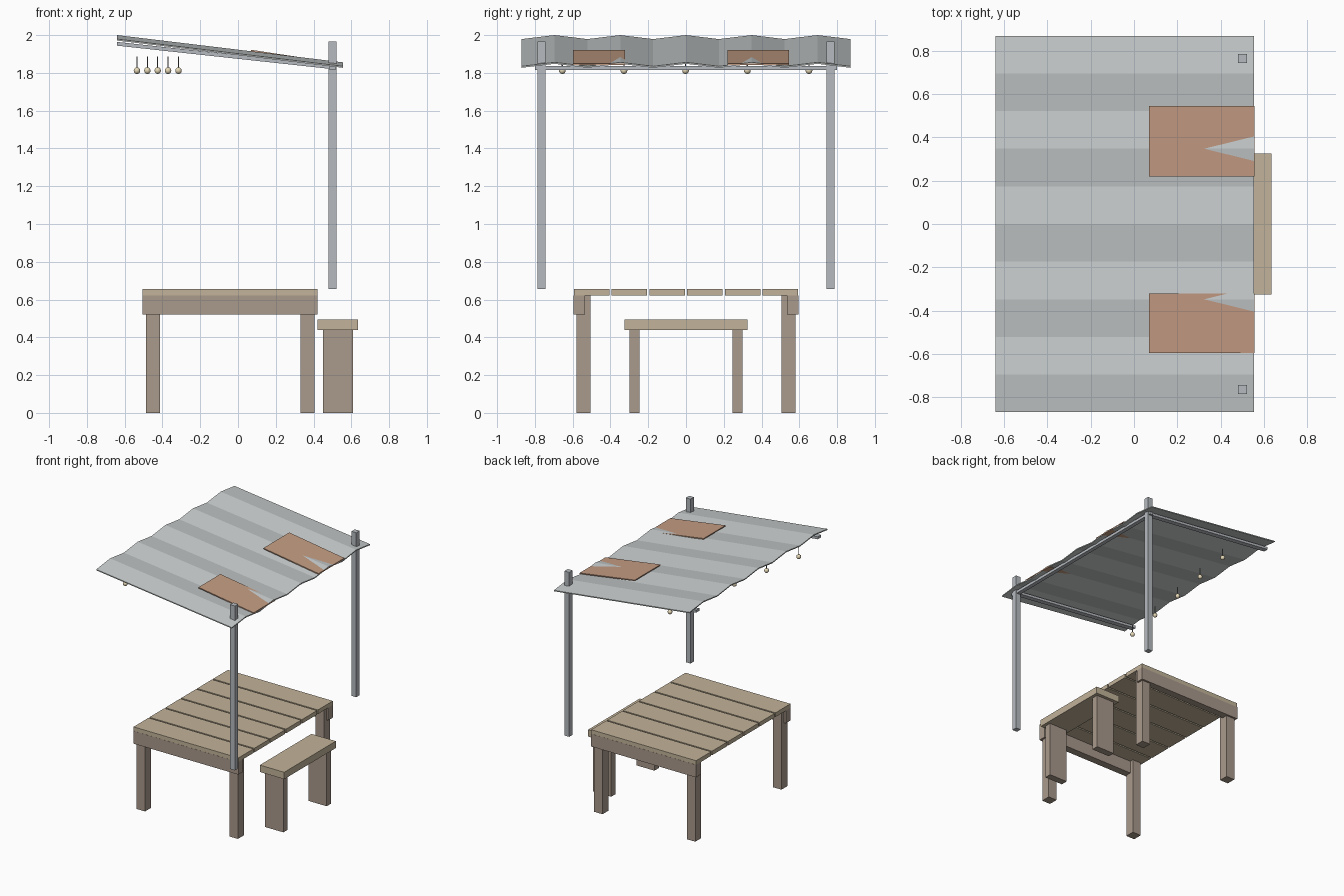
import bpy, bmesh, math

if "Cube" in bpy.data.objects:
    bpy.data.objects.remove(bpy.data.objects["Cube"])


def material(name, rgb):
    m = bpy.data.materials.new(name)
    m.diffuse_color = (*rgb, 1)
    m.use_nodes = True
    m.node_tree.nodes["Principled BSDF"].inputs["Base Color"].default_value = m.diffuse_color
    return m


WOOD = material("pale_wood", (0.54, 0.45, 0.32))
DARK = material("dark_wood", (0.40, 0.32, 0.26))
METAL = material("metal", (0.47, 0.50, 0.53))
SHEET = material("sheet_metal", (0.58, 0.61, 0.61))
RUST = material("rust", (0.56, 0.34, 0.23))
CORD = material("cord", (0.2, 0.2, 0.2))
GLOW = material("bulb_glass", (0.80, 0.70, 0.48))


def prism(name, profile, x0, x1, dz, mat):
    """Sweep a closed (y, z) profile from x0 to x1, lowering it by dz at x1."""
    bm = bmesh.new()
    a = [bm.verts.new((x0, y, z)) for y, z in profile]
    b = [bm.verts.new((x1, y, z - dz)) for y, z in profile]
    n = len(profile)
    half = n // 2
    for i in range(n):
        j = (i + 1) % n
        bm.faces.new((a[i], a[j], b[j], b[i]))
    # End caps as quads between the lower and upper halves
    for i in range(half - 1):
        for r in (a, b):
            bm.faces.new((r[i], r[i + 1], r[n - 2 - i], r[n - 1 - i]))
    bmesh.ops.recalc_face_normals(bm, faces=bm.faces)
    me = bpy.data.meshes.new(name)
    bm.to_mesh(me)
    bm.free()
    me.materials.append(mat)
    ob = bpy.data.objects.new(name, me)
    bpy.context.collection.objects.link(ob)
    return ob


def box(name, x, y, z, mat, dz=0):
    """Box from (min, max) ranges; dz slopes it down along +x."""
    prof = [(y[0], z[0]), (y[1], z[0]), (y[1], z[1]), (y[0], z[1])]
    return prism(name, prof, x[0], x[1], dz, mat)


def sides(s, a, b):
    return tuple(sorted((s * a, s * b)))


# Table top planks
for i in range(6):
    c = -0.5 + 0.2 * i
    box(f"table_plank_{i + 1}", (-0.505, 0.42), (c - 0.094, c + 0.094), (0.622, 0.655), WOOD)

for s, side in ((-1, "front"), (1, "back")):
    # Table rails and legs
    box(f"{side}_table_rail", (-0.505, 0.42), sides(s, 0.535, 0.595), (0.522, 0.622), DARK)
    for x, end in ((-0.488, "left"), (0.33, "right")):
        box(f"{side}_{end}_table_leg", (x, x + 0.075), sides(s, 0.505, 0.58), (0, 0.622), DARK)
    # Bench legs
    box(f"{side}_bench_leg", (0.45, 0.61), sides(s, 0.245, 0.3), (0, 0.44), DARK)
    # Canopy posts and sloping rafters
    box(f"{side}_post", (0.48, 0.522), sides(s, 0.743, 0.785), (0.655, 1.965), METAL)
    box(f"{side}_rafter", (-0.64, 0.50), sides(s, 0.745, 0.785), (1.944, 1.964), METAL, 0.124)

# Bench seat and canopy crossbeam
box("bench_seat", (0.42, 0.635), (-0.325, 0.325), (0.44, 0.495), WOOD)
box("canopy_crossbeam", (0.485, 0.517), (-0.80, 0.80), (1.815, 1.837), METAL)

# Corrugated roof sheet: zigzag profile with ridges at odd steps
top = [(-0.87 + 0.174 * i, 2.0 if i % 2 else 1.979) for i in range(11)]
bottom = [(y, z - 0.008) for y, z in top]
prism("corrugated_roof", bottom + top[::-1], -0.64, 0.555, 0.144, SHEET)

# Rusty patches, slightly steeper than the roof so ridges poke through
for name, y in (("back_patch", (0.22, 0.545)), ("front_patch", (-0.597, -0.322))):
    box(name, (0.07, 0.556), y, (1.914, 1.922), RUST, 0.073)

# Hanging bulbs along a slanted line
for i in range(5):
    x, y = -0.535 + 0.055 * i, -0.655 + 0.3265 * i
    bpy.ops.mesh.primitive_cylinder_add(vertices=6, radius=0.003, depth=0.065, location=(x, y, 1.855))
    cord = bpy.context.object
    cord.name = f"bulb_cord_{i + 1}"
    cord.data.materials.append(CORD)
    bpy.ops.mesh.primitive_uv_sphere_add(segments=10, ring_count=6, radius=0.018, location=(x, y, 1.812))
    bulb = bpy.context.object
    bulb.name = f"bulb_{i + 1}"
    bulb.data.materials.append(GLOW)
    bpy.ops.object.shade_smooth_by_angle(angle=math.radians(50))
